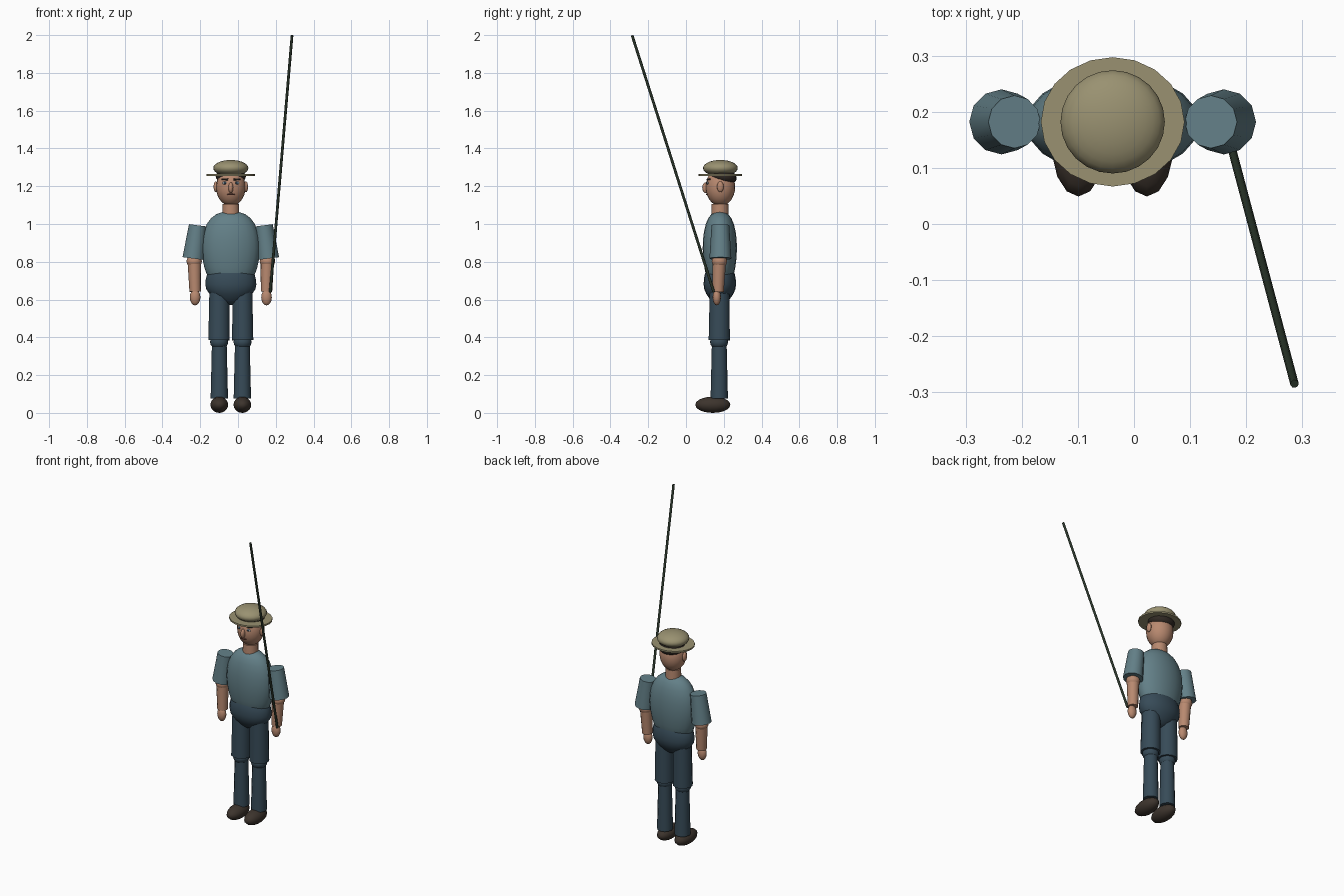
import bpy, bmesh, math
from mathutils import Vector, Matrix

if "Cube" in bpy.data.objects:
    bpy.data.objects.remove(bpy.data.objects["Cube"])

CX, CY = -0.038, 0.182   # figure axis


def mat(name, r, g, b):
    m = bpy.data.materials.new(name)
    m.diffuse_color = (r, g, b, 1)
    m.use_nodes = True
    m.node_tree.nodes["Principled BSDF"].inputs["Base Color"].default_value = m.diffuse_color
    return m


SHIRT = mat("shirt_teal", 0.125, 0.215, 0.245)
PANTS = mat("trouser_blue", 0.038, 0.070, 0.097)
SKIN = mat("skin", 0.48, 0.25, 0.16)
HAT = mat("hat_khaki", 0.32, 0.285, 0.165)
SHOE = mat("shoe_brown", 0.046, 0.034, 0.026)
HAIR = mat("hair_dark", 0.030, 0.022, 0.017)
POLE = mat("pole_dark_green", 0.022, 0.035, 0.022)
EYE = mat("eye_grey", 0.35, 0.40, 0.44)
IRIS = mat("iris_blue", 0.03, 0.06, 0.09)
LIP = mat("lip_red", 0.17, 0.06, 0.045)


def finish(name, bm, m):
    bmesh.ops.recalc_face_normals(bm, faces=bm.faces)
    me = bpy.data.meshes.new(name)
    bm.to_mesh(me)
    bm.free()
    me.materials.append(m)
    ob = bpy.data.objects.new(name, me)
    bpy.context.collection.objects.link(ob)
    return ob


def ball(name, c, r, m, seg=16, rings=10, tilt=0):
    """Ellipsoid; x and y are measured from the figure axis."""
    bm = bmesh.new()
    bmesh.ops.create_uvsphere(bm, u_segments=seg, v_segments=rings, radius=1)
    bm.transform(Matrix.Translation((CX + c[0], CY + c[1], c[2]))
                 @ Matrix.Rotation(tilt, 4, 'X') @ Matrix.Diagonal((*r, 1)))
    return finish(name, bm, m)


def limb(name, a, b, ra, rb, m, seg=12):
    """Tapered capped cylinder from a to b."""
    a, b = (Vector((CX + p[0], CY + p[1], p[2])) for p in (a, b))
    d = b - a
    bm = bmesh.new()
    bmesh.ops.create_cone(bm, cap_ends=True, segments=seg, radius1=ra, radius2=rb, depth=d.length)
    bm.transform(Matrix.Translation((a + b) / 2) @ d.to_track_quat('Z', 'Y').to_matrix().to_4x4())
    return finish(name, bm, m)


def lathe(name, profile, ry, m, cy=0, seg=20):
    """Stack of elliptical rings (z, half width); ry is depth over width."""
    bm = bmesh.new()
    rings = []
    for z, r in profile:
        rings.append([bm.verts.new((CX + r * math.cos(t), CY + cy + r * ry * math.sin(t), z))
                      for t in (2 * math.pi * i / seg for i in range(seg))])
    for lo, hi in zip(rings, rings[1:]):
        for i in range(seg):
            j = (i + 1) % seg
            bm.faces.new((lo[i], lo[j], hi[j], hi[i]))
    bm.faces.new(rings[0])
    bm.faces.new(rings[-1])
    return finish(name, bm, m)


# Torso, pelvis and neck
lathe("shirt_body", [(0.69, 0.10), (0.73, 0.126), (0.77, 0.140), (0.82, 0.151), (0.87, 0.155),
                     (0.92, 0.152), (0.96, 0.143), (1.00, 0.127), (1.03, 0.105),
                     (1.052, 0.077), (1.064, 0.04)], 0.585, SHIRT, cy=-0.003)
lathe("trouser_seat", [(0.572, 0.02), (0.582, 0.05), (0.602, 0.083), (0.63, 0.113), (0.655, 0.130),
                       (0.68, 0.135), (0.705, 0.133), (0.73, 0.127), (0.745, 0.118)],
      0.635, PANTS, cy=-0.003)
limb("neck", (0, -0.002, 1.04), (0, -0.002, 1.107), 0.046, 0.044, SKIN, 14)

# Head, hair and hat
ball("head", (0, 0, 1.195), (0.078, 0.078, 0.1), SKIN, 20, 14)
ball("hair", (0, 0.014, 1.252), (0.080, 0.073, 0.044), HAIR, 20, 12, math.radians(-12))
ball("hat_crown", (0, 0, 1.296), (0.093, 0.092, 0.043), HAT, 24, 14)
lathe("hat_brim", [(1.255, 0.128), (1.265, 0.128)], 0.9, HAT, seg=20)

# Face
ball("nose", (0, -0.077, 1.192), (0.013, 0.019, 0.029), SKIN, 12, 8)
ball("mouth", (0, -0.071, 1.157), (0.022, 0.006, 0.004), LIP, 12, 6)

for s, side in ((-1, "left"), (1, "right")):
    ball(side + "_ear", (s * 0.080, 0, 1.197), (0.011, 0.018, 0.029), SKIN, 12, 8)
    ball(side + "_eye", (s * 0.031, -0.067, 1.217), (0.014, 0.006, 0.008), EYE, 12, 8)
    ball(side + "_iris", (s * 0.031, -0.071, 1.217), (0.007, 0.004, 0.007), IRIS, 10, 6)
    limb(side + "_eyebrow", (s * 0.014, -0.068, 1.235), (s * 0.049, -0.056, 1.237),
         0.0055, 0.0045, HAIR, 8)

    # Arm: sleeve, elbow, forearm, hand
    limb(side + "_sleeve", (s * 0.198, 0, 0.817), (s * 0.175, 0, 0.993), 0.058, 0.047, SHIRT)
    ball(side + "_elbow", (s * 0.194, -0.005, 0.803), (0.041, 0.041, 0.036), SKIN, 12, 8)
    limb(side + "_forearm", (s * 0.189, -0.012, 0.642), (s * 0.193, -0.006, 0.80), 0.030, 0.036, SKIN)
    ball(side + "_hand", (s * 0.189, -0.019, 0.612), (0.028, 0.022, 0.043), SKIN, 12, 8)

    # Leg: thigh, knee, shin, shoe
    limb(side + "_thigh", (s * 0.063, -0.006, 0.385), (s * 0.061, -0.004, 0.66), 0.058, 0.054, PANTS)
    ball(side + "_knee", (s * 0.062, -0.007, 0.375), (0.048, 0.048, 0.040), PANTS, 12, 8)
    limb(side + "_shin", (s * 0.061, -0.006, 0.075), (s * 0.061, -0.006, 0.37), 0.046, 0.039, PANTS)
    ball(side + "_shoe", (s * 0.061, -0.040, 0.043), (0.048, 0.093, 0.043), SHOE, 14, 10)

# Long pole held in one hand
limb("pole", (0.171 - CX, 0.147 - CY, 0.64), (0.286 - CX, -0.285 - CY, 1.998), 0.0075, 0.0075, POLE, 8)

# Smooth sides, sharp caps
for ob in bpy.data.objects:
    ob.select_set(True)
bpy.context.view_layer.objects.active = bpy.data.objects["head"]
bpy.ops.object.shade_smooth_by_angle(angle=math.radians(50))
